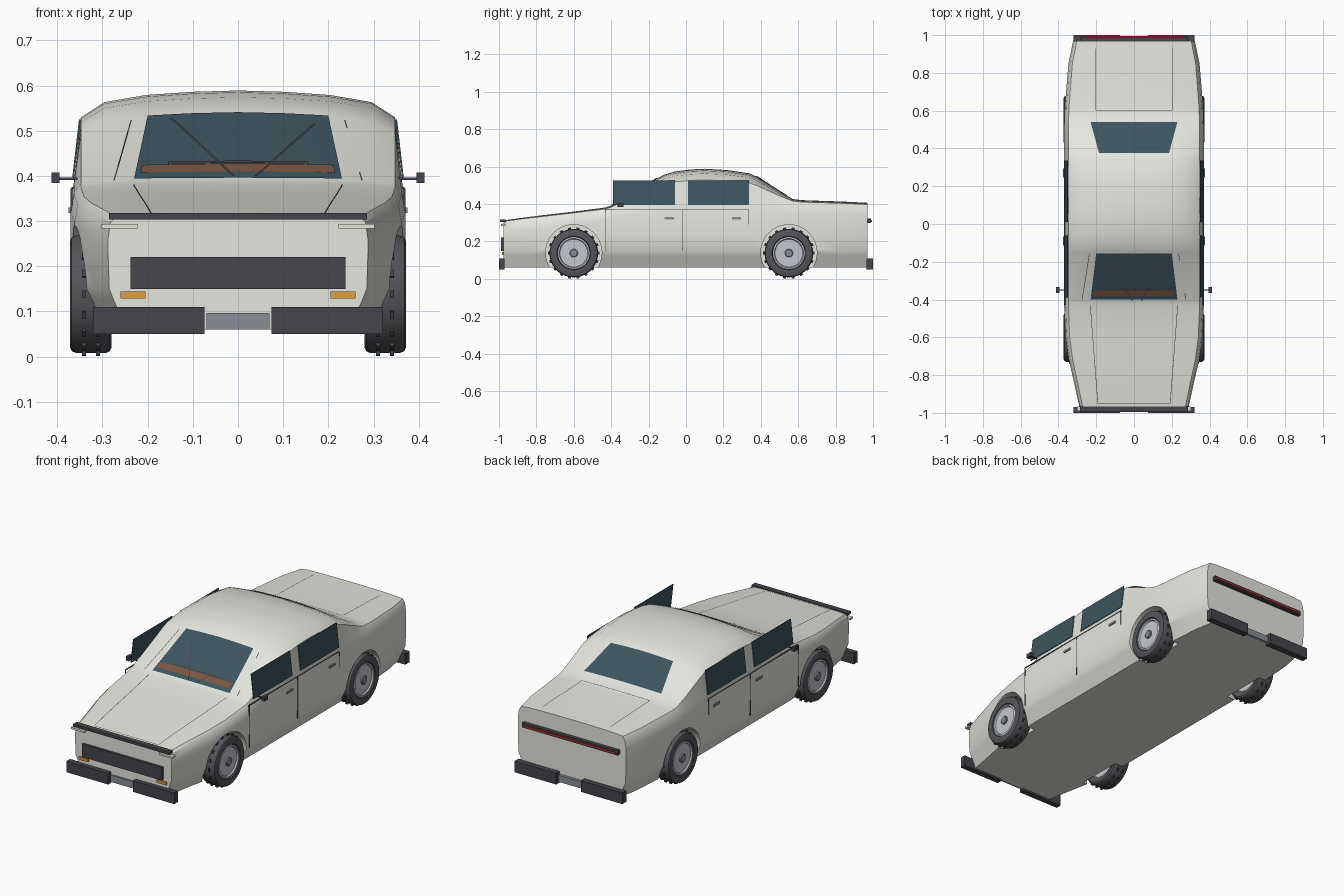
import bpy, bmesh, math
from mathutils import Vector, Matrix

if "Cube" in bpy.data.objects:
    bpy.data.objects.remove(bpy.data.objects["Cube"])


def material(name, rgb):
    m = bpy.data.materials.new(name)
    m.diffuse_color = (*rgb, 1)
    m.use_nodes = True
    m.node_tree.nodes["Principled BSDF"].inputs["Base Color"].default_value = m.diffuse_color
    return m


PAINT = material("paint", (.78, .79, .73))
GLASS = material("glass", (.045, .09, .115))
DARK = material("dark_trim", (.06, .06, .07))
RUBBER = material("rubber", (.09, .09, .1))
ALLOY = material("alloy", (.55, .58, .62))
GREY = material("grey_metal", (.25, .27, .3))
AMBER = material("amber", (.75, .35, .05))
RED = material("red", (.5, .03, .03))
PALE = material("pale_lens", (.75, .8, .68))
BROWN = material("brown", (.2, .09, .05))


def make(name, verts, faces, mat, smooth=None):
    me = bpy.data.meshes.new(name)
    me.from_pydata(verts, [], faces)
    bm = bmesh.new()
    bm.from_mesh(me)
    bmesh.ops.remove_doubles(bm, verts=bm.verts, dist=1e-5)
    bmesh.ops.recalc_face_normals(bm, faces=bm.faces)
    bm.to_mesh(me)
    bm.free()
    me.materials.append(mat)
    ob = bpy.data.objects.new(name, me)
    bpy.context.collection.objects.link(ob)
    if smooth:
        bpy.ops.object.select_all(action='DESELECT')
        ob.select_set(True)
        bpy.context.view_layer.objects.active = ob
        bpy.ops.object.shade_smooth_by_angle(angle=math.radians(smooth))
    return ob


def box(name, x, y, z, mat):
    v = [(a, b, c) for a in x for b in y for c in z]
    f = [(0, 1, 3, 2), (4, 6, 7, 5), (0, 4, 5, 1), (2, 3, 7, 6), (0, 2, 6, 4), (1, 5, 7, 3)]
    return make(name, v, f, mat)


def pair(name, x, y, z, mat):
    for s, side in ((1, "right"), (-1, "left")):
        box(f"{name}_{side}", (s * x[0], s * x[1]), y, z, mat)


# Body stations: y, half width, belt height, top height
ST = [(-.975, .288, .298, .313), (-.85, .315, .312, .33), (-.72, .345, .325, .346),
      (-.6, .362, .337, .36), (-.43, .37, .357, .382), (-.4, .37, .365, .392),
      (-.15, .37, .385, .54), (-.12, .37, .388, .556), (-.06, .37, .39, .574),
      (.02, .37, .39, .585), (.1, .37, .39, .589), (.22, .37, .39, .582),
      (.34, .37, .39, .564), (.38, .37, .39, .545), (.5, .37, .39, .468),
      (.57, .368, .39, .427), (.62, .366, .387, .421), (.85, .347, .382, .413),
      (.97, .322, .378, .407)]
# Upper section shape: fraction of width, fraction of belt-to-top height
UPPER = [(.98, 0), (.94, .7), (.8, .87), (.55, .95), (.28, .985), (0, 1)]


def station(y):
    for a, b in zip(ST, ST[1:]):
        if y <= b[0]:
            t = (y - a[0]) / (b[0] - a[0])
            return [p + (q - p) * t for p, q in zip(a, b)]
    return ST[-1]


def surf(x, y):
    _, w, zb, zt = station(y)
    u = abs(x) / w
    for (a, h0), (b, h1) in zip(UPPER, UPPER[1:]):
        if u >= b:
            return zb + (zt - zb) * (h0 + (h1 - h0) * (a - u) / (a - b))


def patch(name, y0, x0a, x0b, y1, x1a, x1b, mat, lift=.004, nx=12, ny=10):
    """Panel laid on the upper body surface."""
    v = []
    for j in range(ny + 1):
        t = j / ny
        y = y0 + (y1 - y0) * t
        a, b = x0a + (x1a - x0a) * t, x0b + (x1b - x0b) * t
        for i in range(nx + 1):
            x = a + (b - a) * i / nx
            v.append((x, y, surf(x, y) + lift))
    n = nx + 1
    f = [(j * n + i, j * n + i + 1, j * n + n + i + 1, j * n + n + i)
         for j in range(ny) for i in range(nx)]
    return make(name, v, f, mat, 30)


# Body shell
verts, faces = [], []
for y, w, zb, zt in ST:
    half = [(0, .06), (.86 * w, .06), (.955 * w, .125), (w * .99, .15), (w, .24), (w, zb - .04)]
    half += [(w * u, zb + (zt - zb) * h) for u, h in UPPER]
    ring = half + [(-x, z) for x, z in half[-2:0:-1]]
    verts += [(x, y, z) for x, z in ring]
n = len(ring)
for j in range(len(ST) - 1):
    for i in range(n):
        k = (i + 1) % n
        faces.append((j * n + i, j * n + k, j * n + n + k, j * n + n + i))
faces += [tuple(range(n)), tuple(range(len(verts) - n, len(verts)))]
body = make("body_shell", verts, faces, PAINT)

# Wheel arches cut from the body
WHEELS = (-.6, .55)
for y in WHEELS:
    for s in (1, -1):
        bpy.ops.mesh.primitive_cylinder_add(vertices=40, radius=.15, depth=.2,
                                            location=(s * .37, y, .14), rotation=(0, math.pi / 2, 0))
        cut = bpy.context.object
        cut.name = "arch_cutter"
        cut.hide_render = True
        cut.hide_set(True)
        m = body.modifiers.new("arch", 'BOOLEAN')
        m.object, m.operation, m.solver = cut, 'DIFFERENCE', 'EXACT'
        bpy.context.view_layer.objects.active = body
        bpy.ops.object.modifier_apply(modifier=m.name)
        bpy.data.objects.remove(cut)
bpy.ops.object.select_all(action='DESELECT')
body.select_set(True)
bpy.context.view_layer.objects.active = body
bpy.ops.object.shade_smooth_by_angle(angle=math.radians(35))


def lathe(name, prof, s, y, mat, seg=36):
    v, f, m = [], [], len(prof)
    for k in range(seg):
        a = math.tau * k / seg
        v += [(s * x, y + r * math.cos(a), .138 + r * math.sin(a)) for r, x in prof]
        q = (k + 1) % seg
        f += [(k * m + i, k * m + i + 1, q * m + i + 1, q * m + i) for i in range(m - 1)]
    return make(name, v, f, mat, 35)


# Wheels: tyre, rim, hub and tread lugs
for y, end in zip(WHEELS, ("front", "rear")):
    for s, side in ((1, "right"), (-1, "left")):
        tag = f"{end}_{side}"
        lathe("tyre_" + tag, [(.085, .29), (.118, .28), (.126, .284), (.13, .292), (.13, .358),
                              (.126, .368), (.118, .372), (.09, .37), (.085, .355)], s, y, RUBBER)
        lathe("rim_" + tag, [(.0001, .29), (.086, .29), (.086, .366), (.078, .368), (.074, .361),
                             (.0001, .361)], s, y, ALLOY)
        lathe("hub_" + tag, [(.022, .355), (.022, .368), (.018, .371), (.0001, .371)], s, y, GREY)
        v, f = [], []
        for k in range(18):
            for x in (.31, .341):
                bm_rot = Matrix.Rotation(math.tau * (k + .5) / 18, 3, 'X')
                o = len(v)
                for dx in (-.004, .004):
                    for dy in (-.008, .008):
                        for r in (.126, .1375):
                            p = bm_rot @ Vector((0, dy, r))
                            v.append((s * (x + dx), y + p.y, .138 + p.z))
                f += [tuple(o + i for i in q) for q in ((0, 1, 3, 2), (4, 6, 7, 5), (0, 4, 5, 1),
                                                        (2, 3, 7, 6), (0, 2, 6, 4), (1, 5, 7, 3))]
        make("tread_lugs_" + tag, v, f, DARK)

# Windscreen, rear window, dashboard strips
patch("windscreen", -.4, -.23, .23, -.155, -.2, .2, GLASS)
patch("rear_window", .54, -.23, .23, .375, -.185, .185, GLASS)
patch("dash_strip", -.382, -.215, .215, -.352, -.212, .212, BROWN, .007)
patch("dash_top", -.352, -.155, .155, -.343, -.155, .155, DARK, .008)

# Wipers and panel seams laid on the surface
patch("wiper_right", -.405, .036, .042, -.2, .167, .173, DARK, .01, 1)
patch("wiper_left", -.405, -.012, -.006, -.18, -.151, -.145, DARK, .01, 1)
for s in (1, -1):
    patch("bonnet_seam", -.95, s * .19, s * .193, -.43, s * .23, s * .233, DARK, .001, 1, 20)
    patch("boot_seam", .6, s * .2, s * .203, .93, s * .2, s * .203, DARK, .001, 1)
    patch("windscreen_pillar_seam", -.4, s * .273, s * .276, -.16, s * .235, s * .238, DARK, .001, 1)
patch("bonnet_front_seam", -.953, -.19, .19, -.95, -.19, .19, DARK, .001, 12, 1)
patch("boot_front_seam", .597, -.2, .2, .6, -.2, .2, DARK, .001, 12, 1)

# Side windows
for s, side in ((1, "right"), (-1, "left")):
    for tag, y0, y1 in (("front", -.39, -.06), ("rear", .01, .337)):
        q = [(.367, .395), (.352, .525), (.348, .525), (.363, .395)]
        v = [(s * x, y, z) for y in (y0, y1) for x, z in q]
        make(f"{tag}_window_{side}", v, [(0, 1, 2, 3), (4, 5, 6, 7)] +
             [(i, (i + 1) % 4, 4 + (i + 1) % 4, 4 + i) for i in range(4)], GLASS)

# Door seams and handles
for y in (-.43, -.02, .335):
    pair("door_seam", (.366, .3712), (y - .0015, y + .0015), (.15 if y < .3 else .29, .372), DARK)
pair("door_top_seam", (.362, .3685), (-.43, .335), (.372, .375), DARK)
for y in (-.09, .27):
    pair("door_handle", (.366, .375), (y - .025, y + .025), (.318, .33), GREY)

# Mirrors
pair("mirror_arm", (.355, .4), (-.352, -.346), (.391, .396), DARK)
pair("mirror_head", (.395, .413), (-.365, -.333), (.384, .407), DARK)

# Front trim
box("bonnet_lip", (-.285, .285), (-.995, -.965), (.304, .318), DARK)
box("grille", (-.238, .238), (-.988, -.97), (.15, .22), DARK)
pair("headlight", (.222, .302), (-.99, -.965), (.284, .294), PALE)
pair("indicator", (.205, .26), (-.985, -.97), (.129, .144), AMBER)
pair("front_bumper", (.074, .321), (-1, -.97), (.05, .11), DARK)
box("front_plate", (-.07, .07), (-.985, -.97), (.06, .096), GREY)

# Rear trim
box("tail_bar", (-.285, .285), (.965, .99), (.298, .322), DARK)
box("tail_light", (-.275, .275), (.985, .994), (.305, .313), RED)
pair("rear_bumper", (.074, .321), (.965, 1), (.05, .11), DARK)
box("rear_plate", (-.07, .07), (.965, .985), (.06, .096), GREY)
